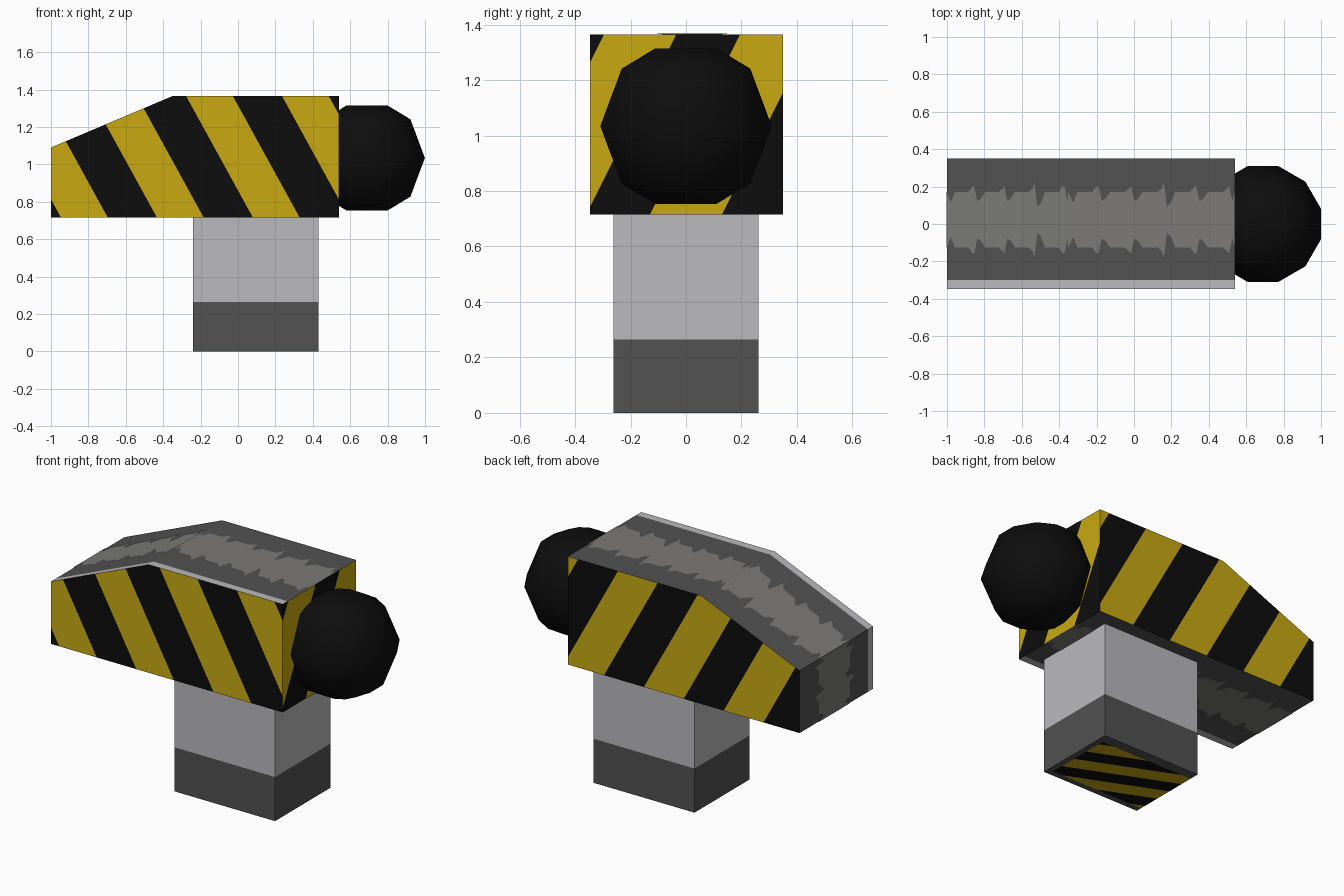
import bpy, bmesh, math
from mathutils import Vector

if "Cube" in bpy.data.objects:
    bpy.data.objects.remove(bpy.data.objects["Cube"])

def mat(name, r, g, b):
    m = bpy.data.materials.new(name)
    m.diffuse_color = (r, g, b, 1)
    m.use_nodes = True
    m.node_tree.nodes["Principled BSDF"].inputs["Base Color"].default_value = m.diffuse_color
    return m

MATS = [mat("dark_grey", .084, .084, .084), mat("mid_grey", .20, .197, .19),
        mat("light_grey", .49, .485, .50), mat("warning_yellow", .58, .40, .006),
        mat("black", .004, .004, .004)]
DARK, MID, LIGHT, YELLOW, BLACK = range(5)

def finish(bm, name):
    me = bpy.data.meshes.new(name)
    bm.to_mesh(me)
    bm.free()
    for m in MATS:
        me.materials.append(m)
    ob = bpy.data.objects.new(name, me)
    bpy.context.collection.objects.link(ob)
    return ob

def prism(profile, y0, y1):
    """Extrude an (x, z) profile from y0 to y1."""
    bm = bmesh.new()
    f = bm.faces.new([bm.verts.new((x, y0, z)) for x, z in profile])
    ex = bmesh.ops.extrude_face_region(bm, geom=[f])["geom"]
    bmesh.ops.translate(bm, vec=(0, y1 - y0, 0),
                        verts=[v for v in ex if isinstance(v, bmesh.types.BMVert)])
    bmesh.ops.recalc_face_normals(bm, faces=bm.faces[:])
    bm.normal_update()
    return bm

def facing(bm, n):
    return [f for f in bm.faces if f.normal.dot(Vector(n)) > .9]

def cut(bm, faces, co, no):
    geom = set(faces)
    for f in faces:
        geom.update(f.edges)
        geom.update(f.verts)
    bmesh.ops.bisect_plane(bm, geom=list(geom), plane_co=co, plane_no=no, dist=1e-5)

def stripes(bm, n, origin, g, start, width, period):
    """Cut diagonal warning stripes into the faces that look along n."""
    g, origin = Vector(g), Vector(origin)
    for k in range(-6, 7):
        for s in (start + k * period, start + k * period + width):
            cut(bm, facing(bm, n), origin + g * (s / g.length_squared), g)
    for f in facing(bm, n):
        t = (f.calc_center_median() - origin).dot(g) - start
        f.material_index = YELLOW if t % period < width else BLACK

# striped head with sloping nose
Z0 = .715
PROFILE = [(.54, Z0), (-1, Z0), (-1, 1.09), (-.35, 1.365), (.54, 1.365)]
bm = prism(PROFILE, -.347, .35)
# pale strip along the front edge of the grey faces
grey = [f for f in bm.faces if abs(f.normal.y) < .5 and f.normal.x < .9]
cut(bm, grey, (0, -.30, 0), (0, 1, 0))
for f in bm.faces:
    if f.calc_center_median().y < -.30:
        f.material_index = LIGHT
stripes(bm, (0, -1, 0), (0, 0, Z0), (1, 0, .55), .08, .25, .513)
stripes(bm, (0, 1, 0), (0, 0, Z0), (1, 0, .55), .30, .265, .53)
stripes(bm, (1, 0, 0), (0, 0, Z0), (0, 1, -.5), -.13, .26, .49)
finish(bm, "striped_head")

# worn, ragged band running round the grey faces (thin plates)
WEAR = [(0, .055), (.1, -.08), (.22, -.055), (.35, 0), (.8, 0), (.93, .03)]
STEP = .1745
for (ax, az), (bx, bz) in zip(PROFILE, PROFILE[1:]):
    a, b = Vector((ax, 0, az)), Vector((bx, 0, bz))
    length = (b - a).length
    out = (b - a).normalized().cross(Vector((0, 1, 0)))
    if out.dot((a + b) / 2 - Vector((-.2, 0, 1))) < 0:
        out = -out
    stops = [(0, 0)]
    for k in range(12):
        for i, (t, w) in enumerate(WEAR):
            s = (k + t) * STEP + .16 - STEP
            if .003 < s < length - .003:
                stops.append((s, w * (1 if k % 3 == 0 else .6)))
    stops.append((length, 0))
    bm = bmesh.new()
    prev = None
    for s, w in stops:
        p = a.lerp(b, s / length) + out * .003
        pair = [bm.verts.new(p + Vector((0, y, 0))) for y in (-.125 - w, .17 + w)]
        if prev:
            f = bm.faces.new((prev[0], prev[1], pair[1], pair[0]))
            f.material_index = MID
            f.normal_update()
            if f.normal.dot(out) < 0:
                f.normal_flip()
        prev = pair
    finish(bm, "worn_band")

# two-tone post with a striped underside
bm = prism([(-.24, 0), (.43, 0), (.43, .72), (-.24, .72)], -.262, .262)
cut(bm, bm.faces[:], (0, 0, .265), (0, 0, 1))
for f in bm.faces:
    f.material_index = LIGHT if f.calc_center_median().z > .265 else DARK
down = (0, 0, -1)
for co, no in (((.395, 0, 0), (1, 0, 0)), ((0, .20, 0), (0, 1, 0)), ((0, -.225, 0), (0, 1, 0))):
    cut(bm, facing(bm, down), co, no)
stripes(bm, down, (0, 0, 0), (.43, 1, 0), .02, .105, .21)
for f in facing(bm, down):
    c = f.calc_center_median()
    if c.x > .395 or c.y > .20 or c.y < -.225:
        f.material_index = DARK
finish(bm, "post")

# twelve-sided rounded black knob
bm = bmesh.new()
rings = []
for r, z in ((.115, -.28), (.24, -.207), (.32, 0), (.24, .207), (.115, .28)):
    rings.append([bm.verts.new((.69 + r * math.cos(math.radians(15 + 30 * i)),
                                r * math.sin(math.radians(15 + 30 * i)), 1.034 + z))
                  for i in range(12)])
for lo, hi in zip(rings, rings[1:]):
    for i in range(12):
        j = (i + 1) % 12
        bm.faces.new((lo[i], lo[j], hi[j], hi[i]))
bm.faces.new(rings[0][::-1])
bm.faces.new(rings[-1])
for f in bm.faces:
    f.material_index = BLACK
    f.smooth = True
finish(bm, "knob")
